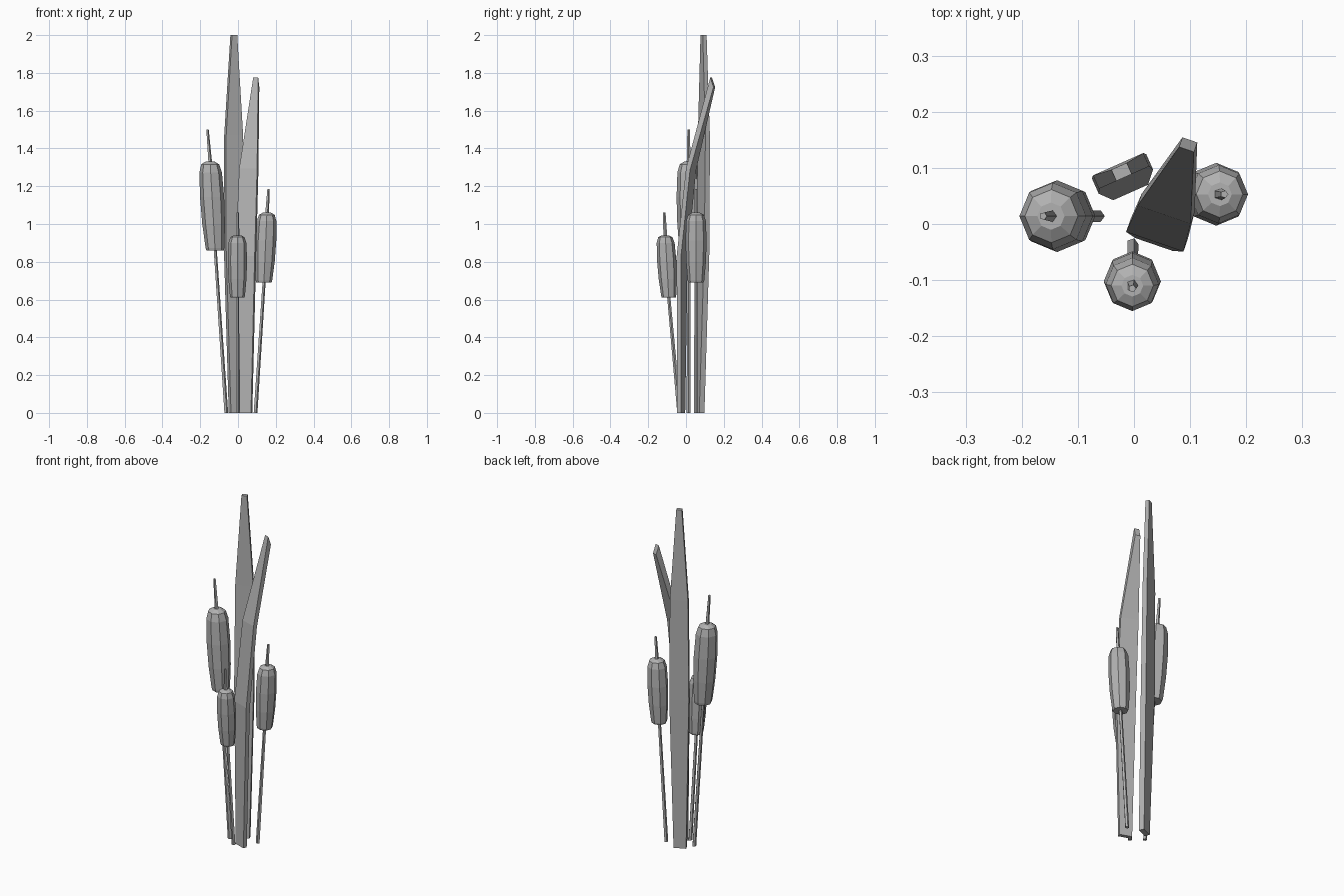
import bpy, bmesh, math
from mathutils import Vector

if "Cube" in bpy.data.objects:
    bpy.data.objects.remove(bpy.data.objects["Cube"])

# mid grey shared by all parts
GREY = bpy.data.materials.new("mid_grey")
GREY.diffuse_color = (.44, .44, .44, 1)
GREY.use_nodes = True
GREY.node_tree.nodes["Principled BSDF"].inputs["Base Color"].default_value = GREY.diffuse_color


def loft(name, rings):
    """Skin a list of equal-sized rings and cap both ends."""
    bm = bmesh.new()
    vs = [[bm.verts.new(p) for p in r] for r in rings]
    n = len(rings[0])
    for a, b in zip(vs, vs[1:]):
        for i in range(n):
            j = (i + 1) % n
            bm.faces.new((a[i], a[j], b[j], b[i]))
    bm.faces.new(vs[0][::-1])
    bm.faces.new(vs[-1])
    bmesh.ops.recalc_face_normals(bm, faces=bm.faces)
    me = bpy.data.meshes.new(name)
    bm.to_mesh(me)
    bm.free()
    me.materials.append(GREY)
    ob = bpy.data.objects.new(name, me)
    bpy.context.collection.objects.link(ob)
    return ob


def ring(c, r, n):
    return [Vector(c) + Vector((r * math.cos(2 * math.pi * i / n),
                                r * math.sin(2 * math.pi * i / n), 0)) for i in range(n)]


# seed head outline: (fraction of height, fraction of radius)
HEAD = [(0, .72), (.03, .78), (.3, .94), (.6, 1), (.88, .93), (.97, .74), (1, .38)]


def cattail(label, base, bottom, top, tip, radius):
    base, bottom, top, tip = map(Vector, (base, bottom, top, tip))
    loft(label + "_stem", [ring(base, .011, 5), ring(bottom, .009, 5),
                           ring(bottom.lerp(top, .1), .009, 5)])
    loft(label + "_seed_head", [ring(bottom.lerp(top, t), radius * r, 8) for t, r in HEAD])
    loft(label + "_spike", [ring(top.lerp(bottom, .03), .011, 5), ring(tip, .007, 5)])


cattail("left_cattail", (-.063, .014, 0), (-.121, .014, .86), (-.148, .014, 1.33), (-.162, .014, 1.5), .064)
cattail("right_cattail", (.092, .053, 0), (.137, .053, .69), (.153, .053, 1.06), (.161, .053, 1.185), .056)
cattail("front_cattail", (-.003, -.036, 0), (-.003, -.091, .61), (-.003, -.110, .94), (-.003, -.115, 1.06), .051)


def leaf(name, base, angle, sections):
    """Blade sections: (height, bend, width, thickness, drop of the back edge)."""
    w = Vector((math.cos(angle), math.sin(angle), 0))
    n = Vector((-w.y, w.x, 0))
    rings = []
    for z, bend, width, thick, drop in sections:
        c = Vector((*base, z)) + n * bend
        back = n * thick / 2 - Vector((0, 0, drop / 2))
        rings.append([c - w * width / 2 - back, c + w * width / 2 - back,
                      c + w * width / 2 + back, c - w * width / 2 + back])
    loft(name, rings)


# tall straight blade and shorter bent blade
leaf("tall_leaf", (-.012, .07), math.radians(24),
     [(0, 0, .068, .03, 0), (.88, .021, .106, .03, 0), (1.47, .027, .098, .026, 0), (2, .025, .03, .022, 0)])
leaf("bent_leaf", (.039, -.026), math.radians(-19),
     [(0, 0, .07, .022, 0), (.83, .006, .108, .024, .002), (1.29, .056, .1, .022, .01), (1.75, .177, .028, .018, .05)])
